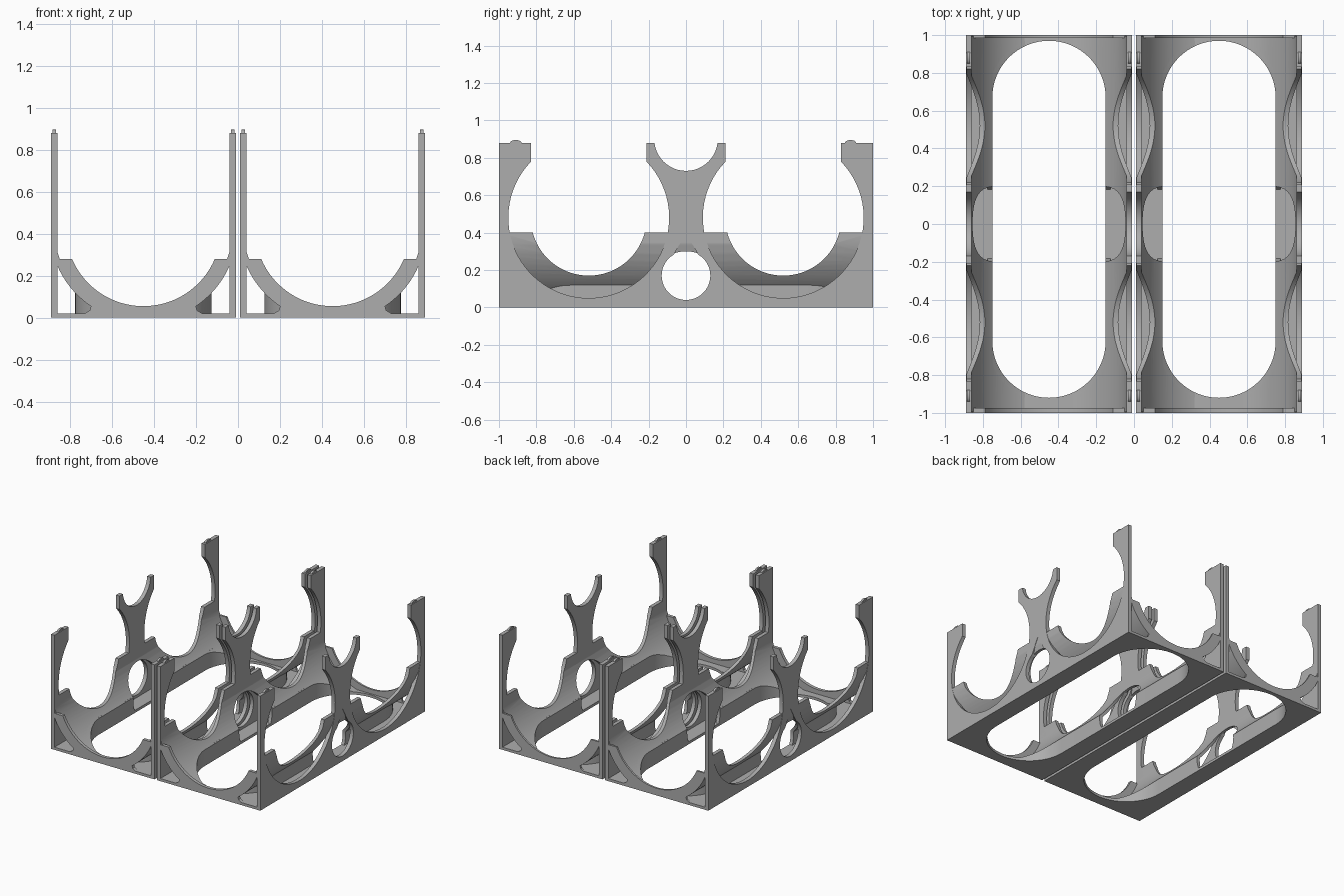
import bpy, bmesh, math
from mathutils import Vector

if "Cube" in bpy.data.objects:
    bpy.data.objects.remove(bpy.data.objects["Cube"])

grey = bpy.data.materials.new("plain grey")
grey.diffuse_color = (0.42, 0.42, 0.42, 1)
grey.use_nodes = True
grey.node_tree.nodes["Principled BSDF"].inputs["Base Color"].default_value = grey.diffuse_color

HALF, WALL = 0.44, 0.03          # half width of one rack, wall thickness
IN = HALF - WALL                 # inner wall face
ZC, R_IN, R_OUT = 0.424, 0.424, 0.446   # cradle shell


def prism(name, pts, axis, a, b):
    """Extrude a 2D outline along x (y,z), y (x,z) or z (x,y)."""
    def place(p, t):
        u, v = p
        return {'x': (t, u, v), 'y': (u, t, v), 'z': (u, v, t)}[axis]
    bm = bmesh.new()
    lo = [bm.verts.new(place(p, a)) for p in pts]
    hi = [bm.verts.new(place(p, b)) for p in pts]
    n = len(pts)
    bm.faces.new(lo)
    bm.faces.new(hi)
    for i in range(n):
        j = (i + 1) % n
        bm.faces.new((lo[i], lo[j], hi[j], hi[i]))
    bmesh.ops.recalc_face_normals(bm, faces=bm.faces[:])
    me = bpy.data.meshes.new(name)
    bm.to_mesh(me)
    bm.free()
    me.materials.append(grey)
    ob = bpy.data.objects.new(name, me)
    bpy.context.collection.objects.link(ob)
    return ob


def activate(ob):
    bpy.ops.object.select_all(action='DESELECT')
    ob.select_set(True)
    bpy.context.view_layer.objects.active = ob


def cut(ob, *cutters):
    for c in cutters:
        activate(ob)
        m = ob.modifiers.new("cut", 'BOOLEAN')
        m.operation, m.solver, m.object = 'DIFFERENCE', 'EXACT', c
        bpy.ops.object.modifier_apply(modifier=m.name)
        bpy.data.objects.remove(c)


def finish(ob, cx):
    ob.location.x = cx
    activate(ob)
    bpy.ops.object.shade_smooth_by_angle(angle=math.radians(30))


def arc(u, v, r, a0, a1, n=32):
    return [(u + r * math.cos(math.radians(a0 + (a1 - a0) * i / n)),
             v + r * math.sin(math.radians(a0 + (a1 - a0) * i / n)))
            for i in range(n + 1)]


def rect(u0, v0, u1, v1):
    return [(u0, v0), (u1, v0), (u1, v1), (u0, v1)]


def circle(u, v, r, n=48):
    return arc(u, v, r, 0, 360 - 360 / n, n - 1)


def open_round(y, r, half):
    """Round opening with straight sides running up to the top."""
    a = math.degrees(math.acos(half / r))
    return arc(y, 0.48, r, a, -180 - a, 56) + [(y - half, 1.2), (y + half, 1.2)]


def stadium(r):
    return arc(0, 0.67, r, 0, 180) + arc(0, -0.62, r, 180, 360)


def slot():
    return prism("slot_cutter", stadium(0.30), 'z', -1, 2)


def shell_z(x, r):
    return ZC - math.sqrt(max(r * r - x * x, 0))


def side_wall(s):
    ob = prism("side_wall", rect(-1, 0, 1, 0.88), 'x', s * IN, s * HALF)
    cutters = [prism("c", open_round(y, 0.43, 0.31), 'x', -1, 1) for y in (-0.52, 0.52)]
    cutters.append(prism("c", circle(0, 0.90, 0.17), 'x', -1, 1))
    # teardrop hole
    cutters.append(prism("c", [(0, 0.40)] + arc(0, 0.17, 0.13, 120, 420, 44), 'x', -1, 1))
    cut(ob, *cutters)
    return ob


def cradle(s):
    xs = [0.10 + (IN - 0.10) * i / 24 for i in range(25)]
    inner = [(s * x, shell_z(x, R_IN)) for x in xs]
    top = [(s * IN, 0.40), (s * 0.438, 0.40), (s * 0.438, shell_z(0.438, R_OUT))]
    xo = [0.438 - (0.438 - 0.10) * i / 24 for i in range(1, 25)]
    outer = [(s * x, max(0.002, shell_z(x, R_OUT))) for x in xo]
    ob = prism("cradle_shell", inner + top + outer, 'y', -0.995, 0.995)
    cutters = [slot(), prism("c", circle(0, 0.10, 0.20), 'x', -1, 1)]
    cutters += [prism("c", open_round(y, 0.31, 0.305), 'x', -1, 1) for y in (-0.52, 0.52)]
    cut(ob, *cutters)
    return ob


def end_lip(y0, y1):
    a = math.degrees(math.acos(0.34 / 0.369))
    arch = arc(0, ZC, 0.369, -180 + math.degrees(math.asin(0.144 / 0.369)),
               -math.degrees(math.asin(0.144 / 0.369)), 40)
    ob = prism("end_lip", [(-0.42, 0), (-0.42, 0.28)] + arch + [(0.42, 0.28), (0.42, 0)],
               'y', y0, y1)
    for s in (-1, 1):
        xs = [IN - 0.16 * i / 16 for i in range(17)]
        hole = [(s * x, shell_z(x, R_OUT)) for x in xs]
        hole += [(s * 0.255, 0.035), (s * 0.28, 0.02), (s * IN, 0.02)]
        cut(ob, prism("c", hole, 'y', -2, 2))
    return ob


for cx in (-0.45, 0.45):
    # floor plate with the long rounded slot
    floor = prism("floor_plate", rect(-HALF, -1, HALF, 1), 'z', 0, 0.02)
    cut(floor, slot())
    finish(floor, cx)

    # low rim around the slot
    rim = prism("slot_rim", stadium(0.325), 'z', 0.001, 0.13)
    cut(rim, slot(), prism("c", circle(0, ZC, R_IN, 96), 'y', -2, 2),
        prism("c", circle(0, 0.10, 0.20), 'x', -1, 1))
    finish(rim, cx)

    # arched end lips
    finish(end_lip(-1, -0.975), cx)
    finish(end_lip(0.985, 1), cx)

    for s in (-1, 1):
        finish(side_wall(s), cx)
        finish(cradle(s), cx)
        # small locating bumps on the end posts
        for y in (-0.91, 0.88):
            pts = [(u, 0.88 + (v - 0.88) * 0.5) for u, v in arc(y, 0.88, 0.03, 0, 180, 12)]
            finish(prism("locating_bump", pts, 'x', s * 0.417, s * 0.433), cx)
